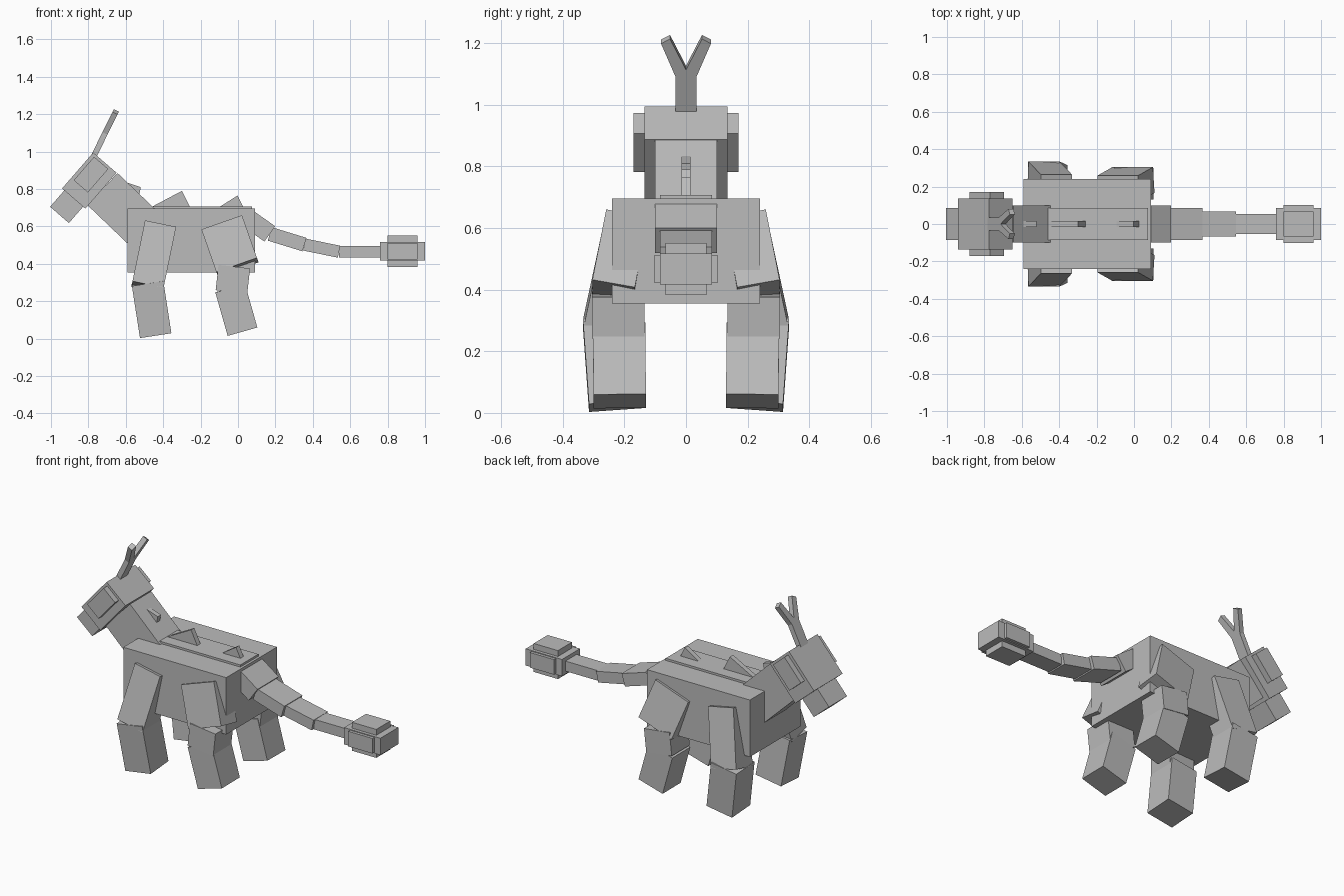
import bpy, bmesh
from mathutils import Vector

old = bpy.data.objects.get("Cube")
if old:
    bpy.data.objects.remove(old, do_unlink=True)

grey = bpy.data.materials.new("stone grey")
grey.use_nodes = True
grey.diffuse_color = (0.5, 0.5, 0.5, 1)
grey.node_tree.nodes["Principled BSDF"].inputs["Base Color"].default_value = grey.diffuse_color


def prism(name, outline, sweep, mirror=False):
    """Flat-sided solid: a polygon swept along a vector, optionally mirrored across y."""
    bm = bmesh.new()
    face = bm.faces.new([bm.verts.new(p) for p in outline])
    top = bmesh.ops.extrude_face_region(bm, geom=[face])["geom"]
    moved = [v for v in top if isinstance(v, bmesh.types.BMVert)]
    bmesh.ops.translate(bm, verts=moved, vec=sweep)
    bmesh.ops.recalc_face_normals(bm, faces=bm.faces)
    mesh = bpy.data.meshes.new(name)
    bm.to_mesh(mesh)
    bm.free()
    mesh.materials.append(grey)
    obj = bpy.data.objects.new(name, mesh)
    bpy.context.collection.objects.link(obj)
    if mirror:
        mod = obj.modifiers.new("Mirror", 'MIRROR')
        mod.use_axis = (False, True, False)
        mod.use_clip = False
        mod.use_mirror_merge = False
    return obj


def beam(name, start, end, height, depth, mirror=False):
    """Box running from start to end; height lies in the xz plane, depth along y."""
    start, end = Vector(start), Vector(end)
    axis = (end - start).normalized()
    side = (Vector((0, 1, 0)) - axis * axis.y).normalized()
    up = side.cross(axis)
    h, d = up * height / 2, side * depth / 2
    outline = [start + h + d, start + h - d, start - h - d, start - h + d]
    return prism(name, outline, end - start, mirror)


def spike(name, side_points):
    """Thin triangular fin on the centre line."""
    t = 0.015
    prism(name, [(x, -t, z) for x, z in side_points], Vector((0, 2 * t, 0)))


# Body and back plate
beam("body", (-0.59, 0, 0.525), (0.09, 0, 0.525), 0.34, 0.48)
beam("back_plate", (-0.49, 0, 0.685), (0.075, 0, 0.685), 0.045, 0.17)

# Neck, head, snout and cheeks
face_dir = Vector((-0.656, 0, -0.755))
head = Vector((-0.795, 0, 0.845))
beam("neck", (-0.725, 0, 0.80), (-0.466, 0, 0.552), 0.235, 0.2)
beam("head", head - face_dir * 0.127, head + face_dir * 0.127, 0.165, 0.27)
beam("snout", head + face_dir * 0.09, head + face_dir * 0.243, 0.133, 0.17)
cheek = Vector((-0.786, 0, 0.877))
beam("cheeks", cheek - face_dir * 0.083, cheek + face_dir * 0.083, 0.1, 0.34)

# Forked horn: half outline across y and along the horn, then reflected
horn_dir = Vector((0.444, 0, 0.896))
horn_base = Vector((-0.78, 0, 0.992))
half = [(0.034, -0.03), (0.034, 0.125), (0.081, 0.245), (0.052, 0.262)]
fork = half + [(0, 0.15)] + [(-y, u) for y, u in reversed(half)]
prism("forked_horn", [horn_base + horn_dir * u + Vector((0, y, 0)) for y, u in fork],
      Vector((0.896, 0, -0.444)) * 0.03)

# Spikes along the back
spike("neck_spike", [(-0.64, 0.85), (-0.52, 0.81), (-0.535, 0.73), (-0.62, 0.78)])
spike("middle_spike", [(-0.47, 0.70), (-0.30, 0.79), (-0.255, 0.70)])
spike("rear_spike", [(-0.105, 0.70), (-0.003, 0.765), (0.03, 0.70)])

# Tapering tail
tail = [(0.05, 0, 0.645), (0.17, 0, 0.56), (0.355, 0, 0.503), (0.54, 0, 0.465), (0.78, 0, 0.465)]
sizes = [(0.1, 0.2), (0.075, 0.17), (0.065, 0.134), (0.06, 0.105)]
for i, (height, depth) in enumerate(sizes):
    beam(f"tail_segment_{i + 1}", tail[i], tail[i + 1], height, depth)

# Tail club: a core with side and top plates
for name, x0, x1, height, depth in [("club_core", 0.76, 1.0, 0.1, 0.17),
                                    ("club_side_plates", 0.8, 0.96, 0.09, 0.205),
                                    ("club_top_plates", 0.8, 0.96, 0.17, 0.132)]:
    beam(name, (x0, 0, 0.467), (x1, 0, 0.467), height, depth)

# Legs, each mirrored as a pair
beam("front_upper_legs", (-0.417, 0.19, 0.60), (-0.484, 0.26, 0.275), 0.17, 0.15, True)
beam("front_lower_legs", (-0.484, 0.25, 0.30), (-0.441, 0.23, 0.022), 0.17, 0.17, True)
beam("hind_upper_legs", (-0.083, 0.19, 0.61), (-0.003, 0.235, 0.382), 0.23, 0.14, True)
beam("hind_knees", (-0.02, 0.22, 0.385), (-0.035, 0.22, 0.25), 0.17, 0.17, True)
beam("hind_lower_legs", (-0.042, 0.217, 0.27), (0.024, 0.215, 0.038), 0.165, 0.17, True)
